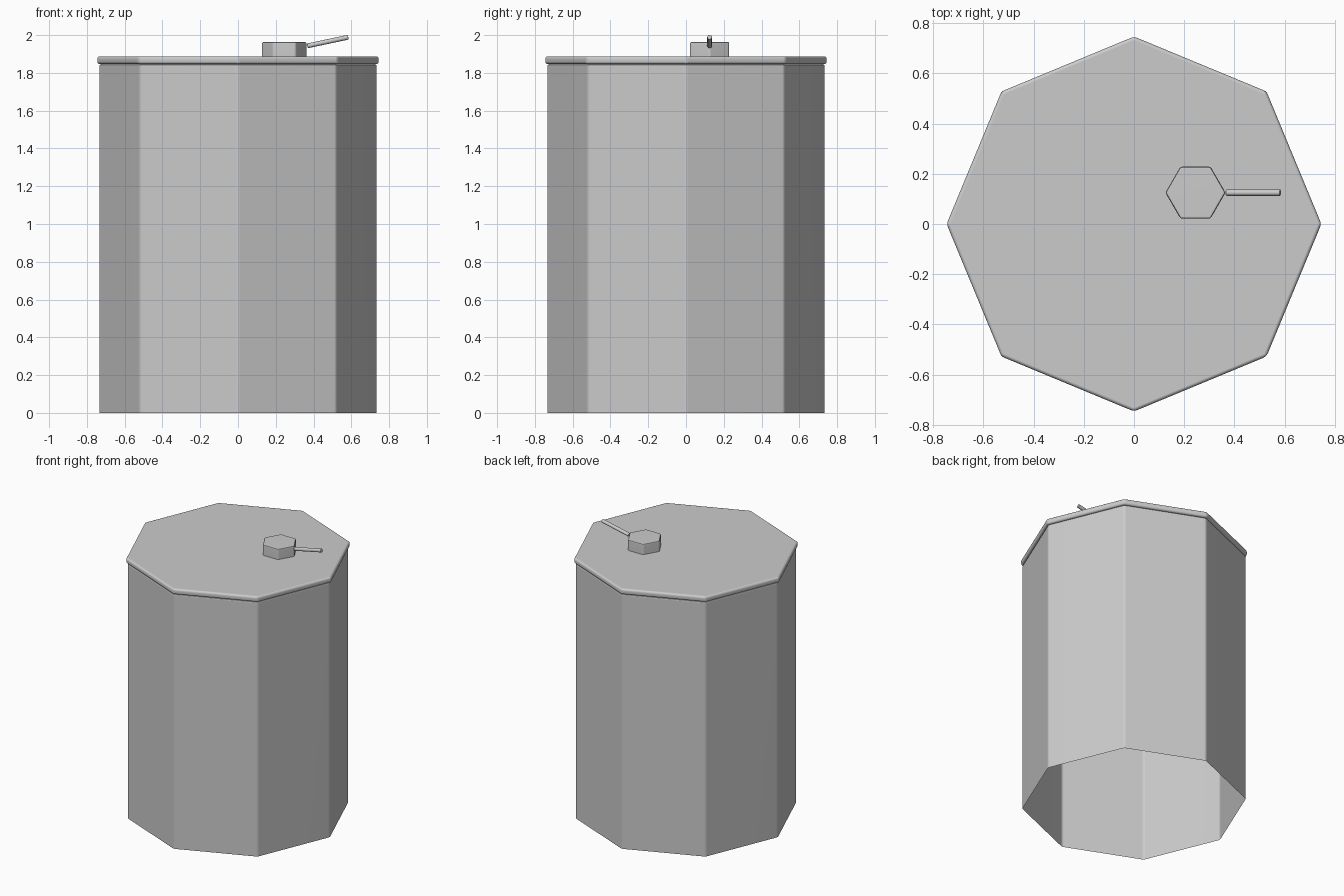
import bpy, bmesh
from math import cos, sin, pi, radians
from mathutils import Vector

if "Cube" in bpy.data.objects:
    bpy.data.objects.remove(bpy.data.objects["Cube"])


def prism(name, sides, radius, height, bevel, open_bottom=False, segments=2):
    """Bevelled prism with a corner on +x, standing on its local z = 0."""
    bm = bmesh.new()
    ring = [bm.verts.new((radius * cos(2 * pi * i / sides),
                          radius * sin(2 * pi * i / sides), 0)) for i in range(sides)]
    base = bm.faces.new(ring)
    ext = bmesh.ops.extrude_face_region(bm, geom=[base], use_keep_orig=True)
    top = [v for v in ext["geom"] if isinstance(v, bmesh.types.BMVert)]
    bmesh.ops.translate(bm, vec=(0, 0, height), verts=top)
    bmesh.ops.recalc_face_normals(bm, faces=bm.faces)
    if open_bottom:
        low = [f for f in bm.faces if all(v.co.z < 1e-6 for v in f.verts)]
        bmesh.ops.delete(bm, geom=low, context='FACES_ONLY')
    edges = [e for e in bm.edges if not e.is_boundary]
    bmesh.ops.bevel(bm, geom=edges, offset=bevel, segments=segments,
                    profile=0.5, affect='EDGES', clamp_overlap=True)
    mesh = bpy.data.meshes.new(name)
    bm.to_mesh(mesh)
    bm.free()
    obj = bpy.data.objects.new(name, mesh)
    bpy.context.collection.objects.link(obj)
    bpy.ops.object.select_all(action='DESELECT')
    obj.select_set(True)
    bpy.context.view_layer.objects.active = obj
    bpy.ops.object.shade_smooth_by_angle(angle=radians(35))
    obj.modifiers.new("Weighted normals", 'WEIGHTED_NORMAL').keep_sharp = True
    return obj


# Octagonal drum, open underneath
prism("drum_body", 8, 0.737, 1.846, 0.012, open_bottom=True)

# Slightly wider lid
lid = prism("lid", 8, 0.747, 0.042, 0.014, segments=3)
lid.location.z = 1.846

# Hexagonal cap, off centre on the lid
cap = prism("hex_cap", 6, 0.12, 0.076, 0.009, open_bottom=True)
cap.location = (0.245, 0.125, 1.888)

# Tilted handle rod beside the cap
start, end = Vector((0.367, 0.125, 1.943)), Vector((0.584, 0.125, 1.989))
rod = prism("handle_rod", 8, 0.0135, (end - start).length, 0.004)
rod.location = start
rod.rotation_euler = (end - start).to_track_quat('Z', 'Y').to_euler()
